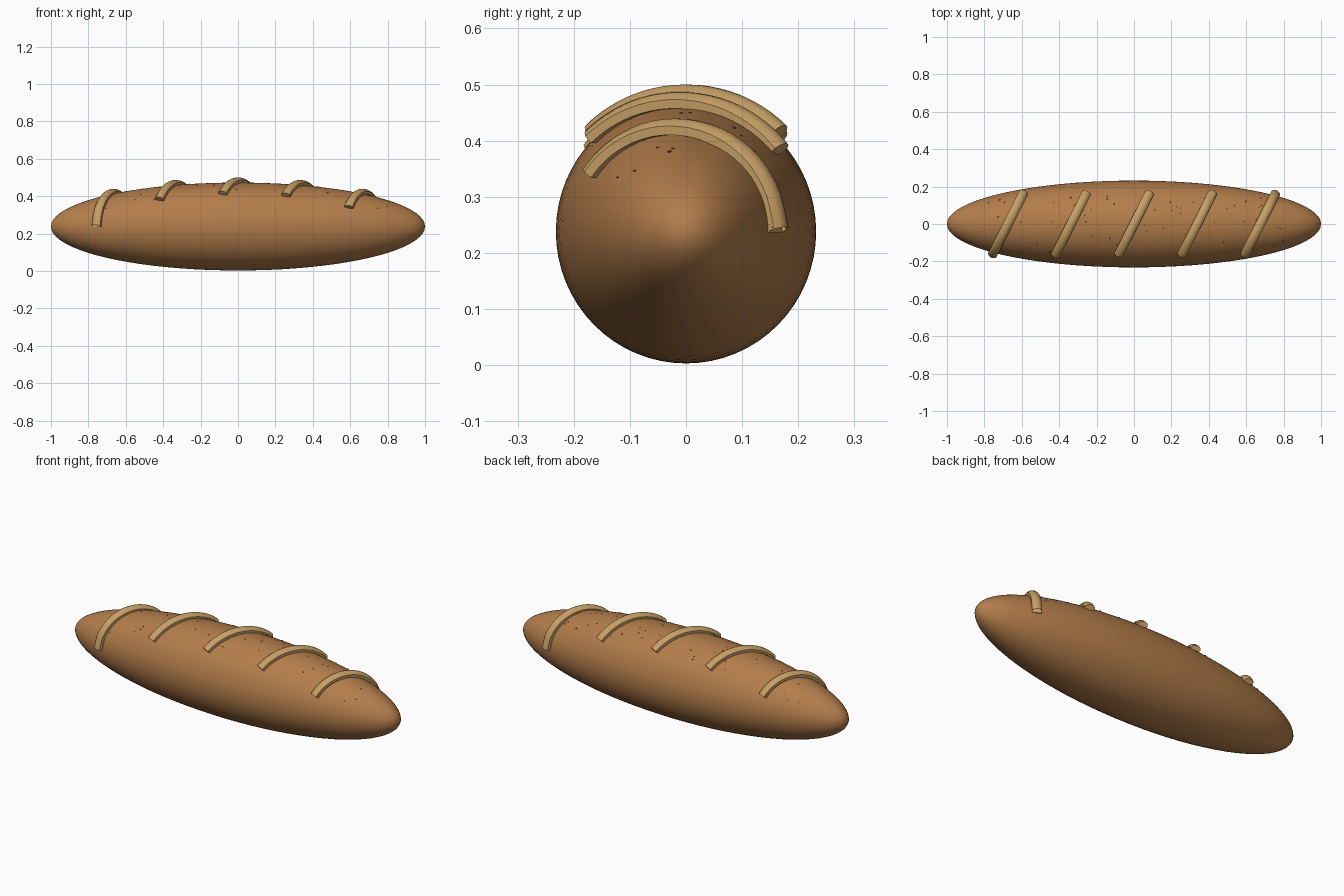
import bpy, bmesh, math, random
from mathutils import Vector

if "Cube" in bpy.data.objects:
    bpy.data.objects.remove(bpy.data.objects["Cube"])

random.seed(4)
A, B, C, ZC = 1.0, 0.232, 0.235, 0.238   # loaf half sizes and centre height


def material(name, rgb):
    m = bpy.data.materials.new(name)
    m.diffuse_color = (*rgb, 1)
    m.use_nodes = True
    m.node_tree.nodes["Principled BSDF"].inputs["Base Color"].default_value = m.diffuse_color
    return m


crust = material("brown crust", (0.45, 0.205, 0.07))
pale = material("pale crumb", (0.57, 0.345, 0.13))
dark = material("dark fleck", (0.25, 0.12, 0.04))


def add(name, bm, mat, angle=30):
    bmesh.ops.recalc_face_normals(bm, faces=bm.faces)
    me = bpy.data.meshes.new(name)
    bm.to_mesh(me)
    bm.free()
    me.materials.append(mat)
    ob = bpy.data.objects.new(name, me)
    bpy.context.collection.objects.link(ob)
    bpy.ops.object.select_all(action='DESELECT')
    bpy.context.view_layer.objects.active = ob
    ob.select_set(True)
    bpy.ops.object.shade_smooth_by_angle(angle=math.radians(angle))
    return ob


def surface(x, y):
    r = 1 - (x / A) ** 2 - (y / B) ** 2
    return Vector((x, y, ZC + C * math.sqrt(max(r, 0))))


# Loaf body: stretched sphere
bm = bmesh.new()
bmesh.ops.create_uvsphere(bm, u_segments=64, v_segments=40, radius=1)
for v in bm.verts:
    x, y, z = v.co
    v.co = (z * A, x * B, y * C + ZC)      # poles at the loaf tips
add("loaf", bm, crust, 60)

# Raised slashes: low ridged bands laid diagonally over the top
profile = [(-0.024, -0.014), (-0.025, 0.002), (-0.016, 0.011), (-0.006, 0.015),
           (0.006, 0.015), (0.016, 0.011), (0.025, 0.002), (0.024, -0.014)]
HX, HY, N = 0.08, 0.16, 28
wide = Vector((HY, -HX, 0)).normalized()
for i in range(5):
    cx = (i - 2) * 0.3375
    path = []
    for k in range(N + 1):
        t = math.sin((k / N - 0.5) * math.pi)   # denser at the ends
        path.append(surface(cx + t * HX, t * HY))
    # drop repeated height points where the band hangs past the loaf edge
    bm = bmesh.new()
    rings = []
    for k, p in enumerate(path):
        tan = (path[min(k + 1, N)] - path[max(k - 1, 0)]).normalized()
        up = wide.cross(tan).normalized()
        if up.z < 0 and abs(up.z) > 0.3:
            up = -up
        rings.append([bm.verts.new(p + wide * a + up * (b + 0.012)) for a, b in profile])
    n = len(profile)
    for r0, r1 in zip(rings, rings[1:]):
        for j in range(n):
            bm.faces.new((r0[j], r0[(j + 1) % n], r1[(j + 1) % n], r1[j]))
    bm.faces.new(rings[0])
    bm.faces.new(rings[-1])
    add(f"slash_{i + 1}", bm, pale, 30)

# Tiny flecks scattered on the upper crust
bm = bmesh.new()
for _ in range(80):
    x, y = random.uniform(-0.8, 0.8), random.uniform(-0.15, 0.15)
    if (x / A) ** 2 + (y / B) ** 2 > 0.9:
        continue
    s = random.uniform(0.003, 0.005)
    made = bmesh.ops.create_icosphere(bm, subdivisions=1, radius=s)["verts"]
    p = surface(x, y)
    for v in made:
        v.co.z *= 0.5
        v.co += p
add("flecks", bm, dark, 30)
